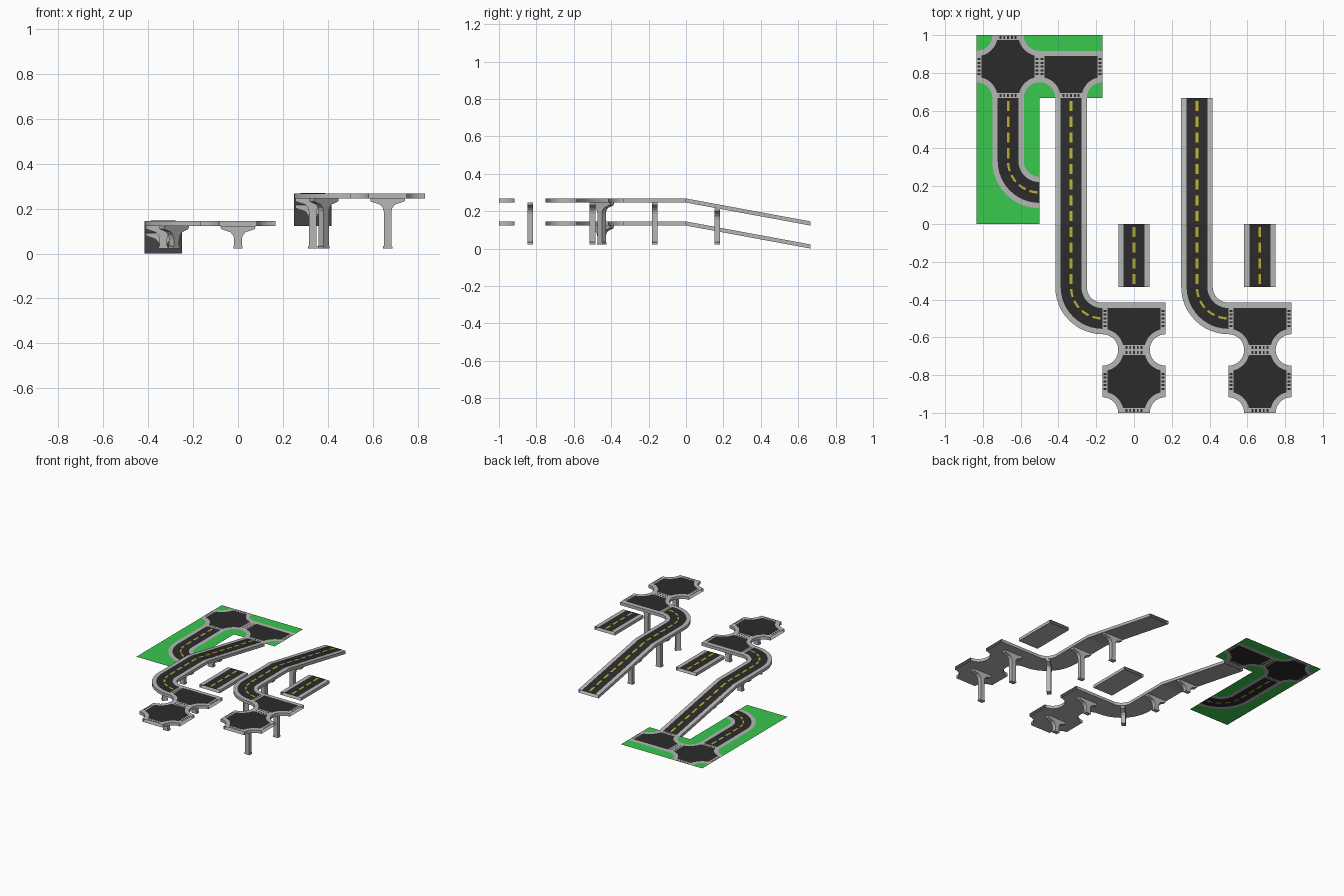
import bpy, bmesh, math
from mathutils import Matrix

if "Cube" in bpy.data.objects:
    bpy.data.objects.remove(bpy.data.objects["Cube"])

H = 1 / 6            # half a tile
WALK, ROAD = H / 2, 0.055   # half widths of pavement and asphalt
GROUND, STEP, THICK = 0.022, 0.123, 0.022


def material(name, rgb):
    m = bpy.data.materials.new(name)
    m.diffuse_color = (*rgb, 1)
    m.use_nodes = True
    m.node_tree.nodes["Principled BSDF"].inputs["Base Color"].default_value = m.diffuse_color
    return m


MATS = [material("concrete", (0.47, 0.47, 0.47)), material("asphalt", (0.024, 0.024, 0.024)),
        material("line_yellow", (0.50, 0.42, 0.03)), material("grass", (0.042, 0.58, 0.077))]
CONCRETE, ASPHALT, YELLOW, GRASS = range(4)


# --- flat outlines in tile coordinates, counter-clockwise ---
def rect(x0, x1, y0, y1):
    return [(x0, y0), (x1, y0), (x1, y1), (x0, y1)]


def bend(w, a0=math.pi, a1=1.5 * math.pi, n=12):
    arc = lambda r, i: (H + r * math.cos(a0 + (a1 - a0) * i / n), H + r * math.sin(a0 + (a1 - a0) * i / n))
    return [arc(H + w, i) for i in range(n + 1)] + [arc(H - w, i) for i in range(n, -1, -1)]


def turn(p, k):
    for _ in range(k):
        p = (-p[1], p[0])
    return p


def junction(w, lim, closed, n=8):
    r = H - w
    a = math.acos(min(1, (H - lim) / r))
    a0, a1 = math.pi / 2 - a, a
    # arc runs from the side arm to the end arm of each corner
    a0, a1 = a, math.pi / 2 - a
    if lim >= H - 1e-6:
        a0, a1 = math.pi / 2, 0
    pts = []
    for k in range(4):
        if closed and k < 2:
            pts += [(lim, w), (-lim, w)] if k == 0 else []
            if k == 0:
                continue
            continue
        for i in range(n + 1):
            t = a0 + (a1 - a0) * i / n
            pts.append(turn((H - r * math.cos(t), H - r * math.sin(t)), k))
    if lim >= H - 1e-6:
        pts = [tuple(max(-H, min(H, c)) for c in p) for p in pts]
    return pts


def tile_layers(kind):
    """outline of the pavement, then the painted pieces as (outline, colour, layer)"""
    if kind == "straight":
        base = rect(-WALK, WALK, -H, H)
        paint = [(rect(-ROAD, ROAD, -H, H), ASPHALT, 1)]
        for i in range(4):
            y = -H + (i + 0.5) * H / 2
            paint.append((rect(-0.007, 0.007, y - 0.027, y + 0.027), YELLOW, 2))
    elif kind == "curve":
        base = bend(WALK)
        paint = [(bend(ROAD), ASPHALT, 1)]
        for i in range(4):
            a = math.pi + (i + 0.5) * math.pi / 8
            paint.append((bend(0.006, a - 0.13, a + 0.13, 3), YELLOW, 2))
    else:
        closed = kind == "tee"
        base = junction(WALK, H, closed)
        paint = [(junction(ROAD, 0.14, closed), ASPHALT, 1)]
        for k in range(4):                       # crossing bars on each open arm
            if closed and k == 1:
                continue
            for j in range(-2, 3):
                bar = rect(0.145, 0.161, j * 0.02 - 0.005, j * 0.02 + 0.005)
                paint.append(([turn(p, k) for p in bar], ASPHALT, 1))
    return base, paint


def finish(bm, name):
    bmesh.ops.triangulate(bm, faces=[f for f in bm.faces if len(f.verts) > 4])
    me = bpy.data.meshes.new(name)
    bm.to_mesh(me)
    bm.free()
    for m in MATS:
        me.materials.append(m)
    ob = bpy.data.objects.new(name, me)
    bpy.context.collection.objects.link(ob)
    return ob


def tile(name, kind, cx, cy, height, ground=False):
    """height(y) gives the road surface height"""
    bm = bmesh.new()

    def verts(outline, dz):
        return [bm.verts.new((cx + x, cy + y, height(cy + y) + dz)) for x, y in outline]

    def sheet(outline, dz, mat, down=False):
        v = verts(outline, dz)
        f = bm.faces.new(v[::-1] if down else v)
        f.material_index = mat
        return v

    base, paint = tile_layers(kind)
    if ground:                                   # thin sheets readable from both sides
        sheet(rect(-H, H, -H, H), 0, GRASS)
        for outline, mat, layer in [(base, CONCRETE, 0.5)] + paint:
            sheet(outline, layer * 0.0012, mat)
            sheet(outline, -layer * 0.0012, mat, True)
    else:                                        # hollow deck, open where tiles join
        top = sheet(base, 0, CONCRETE)
        low = sheet(base, -THICK, CONCRETE, True)
        for i in range(len(base)):
            j = (i + 1) % len(base)
            p, q = base[i], base[j]
            if any(abs(p[c] - q[c]) < 1e-5 and abs(abs(p[c]) - H) < 1e-5 for c in (0, 1)):
                continue
            bm.faces.new((low[i], low[j], top[j], top[i])).material_index = CONCRETE
        for outline, mat, layer in paint:
            sheet(outline, layer * 0.001, mat)
    finish(bm, name)


def pillar(name, x, y, top, angle=0):
    """flared T-shaped support, profile extruded along the road"""
    h = top - GROUND
    half = [(0.017, -h + 0.012), (0.017, -0.06), (0.021, -0.043), (0.034, -0.028),
            (0.058, -0.020), (0.076, -0.014), (0.078, 0)]
    half = [(0.021, -h), (0.021, -h + 0.010)] + [p for p in half if p[1] > -h + 0.01]
    prof = half + [(-a, b) for a, b in reversed(half)]
    bm = bmesh.new()
    f = bm.faces.new([bm.verts.new((a, -0.015, b)) for a, b in prof])
    ext = bmesh.ops.extrude_face_region(bm, geom=[f])
    bmesh.ops.translate(bm, vec=(0, 0.03, 0), verts=[v for v in ext["geom"] if isinstance(v, bmesh.types.BMVert)])
    bmesh.ops.recalc_face_normals(bm, faces=bm.faces)
    bm.transform(Matrix.Translation((x, y, top)) @ Matrix.Rotation(angle, 4, "Z"))
    finish(bm, name)


# --- ground level tiles on grass ---
flat = lambda y: GROUND
tile("ground_crossing", "cross", -4 * H, 5 * H, flat, True)
tile("ground_tee", "tee", -2 * H, 5 * H, flat, True)
tile("ground_straight", "straight", -4 * H, 3 * H, flat, True)
tile("ground_curve", "curve", -4 * H, H, flat, True)

# --- two elevated roads, the second one a storey higher ---
for level, x0 in ((1, -2 * H), (2, 2 * H)):
    z = GROUND + level * STEP
    road = lambda y, z=z: z - STEP * max(0, y) / (4 * H)
    tag = ("low", "high")[level - 1]
    tile(tag + "_ramp_bottom", "straight", x0, 3 * H, road)
    tile(tag + "_ramp_top", "straight", x0, H, road)
    tile(tag + "_straight", "straight", x0, -H, road)
    tile(tag + "_curve", "curve", x0, -3 * H, road)
    tile(tag + "_tee", "tee", x0 + 2 * H, -3 * H, road)
    tile(tag + "_crossing", "cross", x0 + 2 * H, -5 * H, road)
    tile(tag + "_loose_straight", "straight", x0 + 2 * H, -H, road)
    under = z - THICK
    d = H - H * math.sqrt(0.5)
    pillar(tag + "_ramp_pillar", x0, H, road(H) - THICK)
    pillar(tag + "_straight_pillar", x0, -H, under)
    pillar(tag + "_curve_pillar", x0 + d, -3 * H + d, under, math.pi / 4)
    pillar(tag + "_tee_pillar", x0 + 2 * H, -3 * H, under)
    pillar(tag + "_crossing_pillar", x0 + 2 * H, -5 * H, under)
